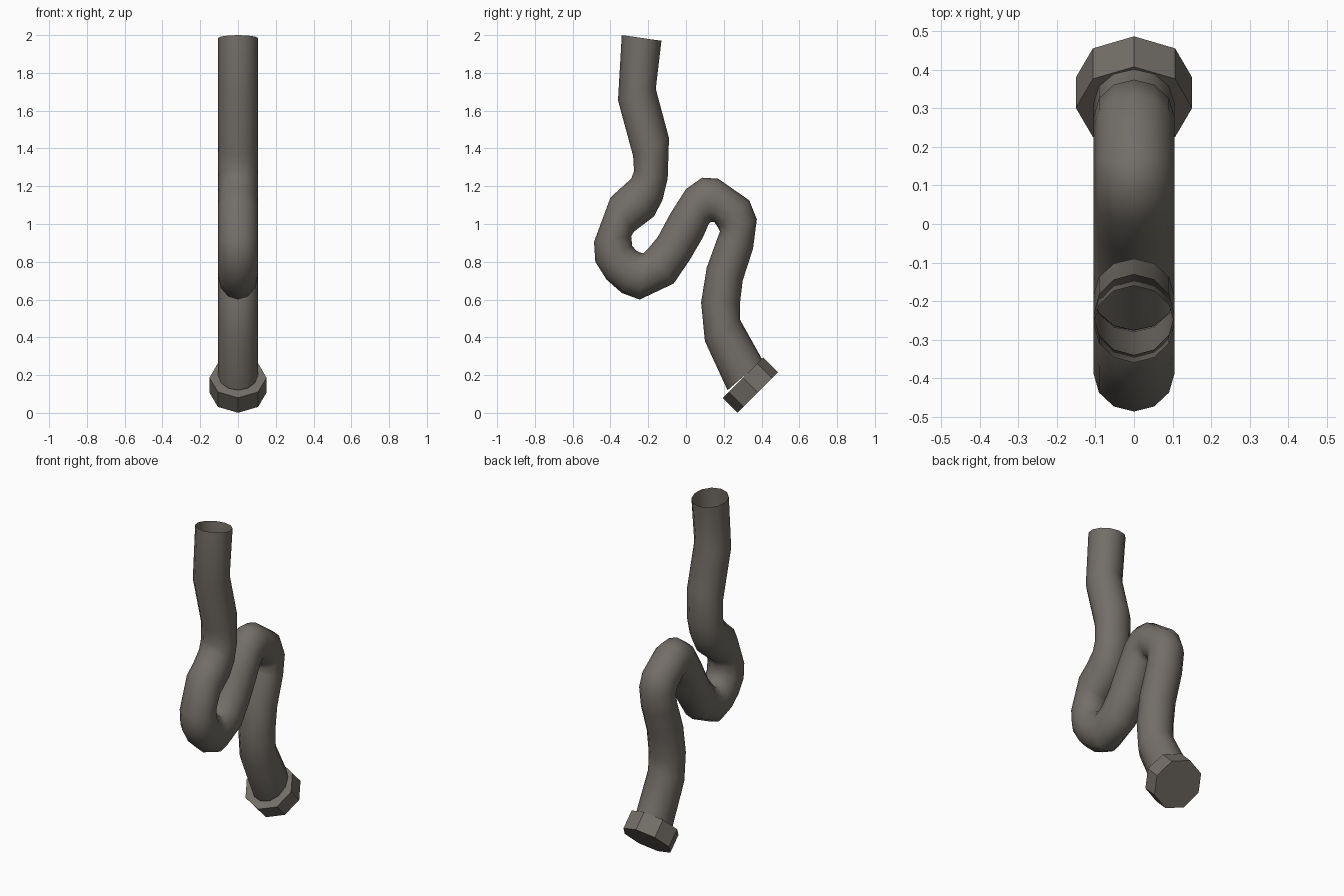
import bpy, bmesh, math
from mathutils import Matrix, Vector

if "Cube" in bpy.data.objects:
    bpy.data.objects.remove(bpy.data.objects["Cube"])

metal = bpy.data.materials.new("grey brown metal")
metal.diffuse_color = (0.17, 0.155, 0.137, 1)
metal.use_nodes = True
metal.node_tree.nodes["Principled BSDF"].inputs["Base Color"].default_value = metal.diffuse_color


def make_object(name, bm):
    mesh = bpy.data.meshes.new(name)
    bm.to_mesh(mesh)
    bm.free()
    mesh.materials.append(metal)
    ob = bpy.data.objects.new(name, mesh)
    bpy.context.collection.objects.link(ob)
    return ob


# Bent pipe: each section is the two edge points (y, z, y, z) in the side view
SECTIONS = [
    (-.34, 2.0, -.13, 1.97), (-.36, 1.655, -.16, 1.715), (-.28, 1.36, -.09, 1.455),
    (-.275, 1.28, -.097, 1.24), (-.29, 1.24, -.125, 1.125), (-.345, 1.19, -.17, 1.04),
    (-.40, 1.14, -.275, .96), (-.487, .905, -.29, .935), (-.48, .80, -.285, .885),
    (-.42, .705, -.265, .86), (-.34, .635, -.24, .848), (-.245, .60, -.225, .845),
    (-.065, .685, -.20, .87), (.02, .81, -.15, .93), (.09, .93, -.08, 1.06),
    (.12, 1.0, 0, 1.185), (.13, 1.01, .085, 1.245), (.15, 1.01, .17, 1.24),
    (.17, .98, .335, 1.125), (.18, .96, .375, 1.025), (.17, .935, .355, .87),
    (.11, .77, .30, .70), (.08, .585, .285, .575), (.10, .38, .285, .495),
    (.22, .12, .405, .28)]
RADIUS, SIDES = 0.105, 12

bm = bmesh.new()
rings = []
for y1, z1, y2, z2 in SECTIONS:
    a, b = Vector((0, y1, z1)), Vector((0, y2, z2))
    mid, half = (a + b) / 2, (a - b) / 2
    rings.append([bm.verts.new(mid + half * math.cos(t) + Vector((RADIUS * math.sin(t), 0, 0)))
                  for t in (math.tau * i / SIDES for i in range(SIDES))])
for top, low in zip(rings, rings[1:]):
    for i in range(SIDES):
        j = (i + 1) % SIDES
        bm.faces.new((top[i], top[j], low[j], low[i]))
bmesh.ops.recalc_face_normals(bm, faces=bm.faces)
pipe = make_object("bent_pipe", bm)
pipe.select_set(True)
bpy.context.view_layer.objects.active = pipe
bpy.ops.object.shade_smooth_by_angle(angle=math.radians(60))

# Eight-sided nut on the lower end, tilted 45 degrees
bm = bmesh.new()
bmesh.ops.create_cone(bm, cap_ends=True, segments=8, radius1=.151, radius2=.151, depth=.112,
                      matrix=Matrix.Translation((0, .341, .147)) @ Matrix.Rotation(math.radians(45), 4, 'X'))
make_object("end_nut", bm)
